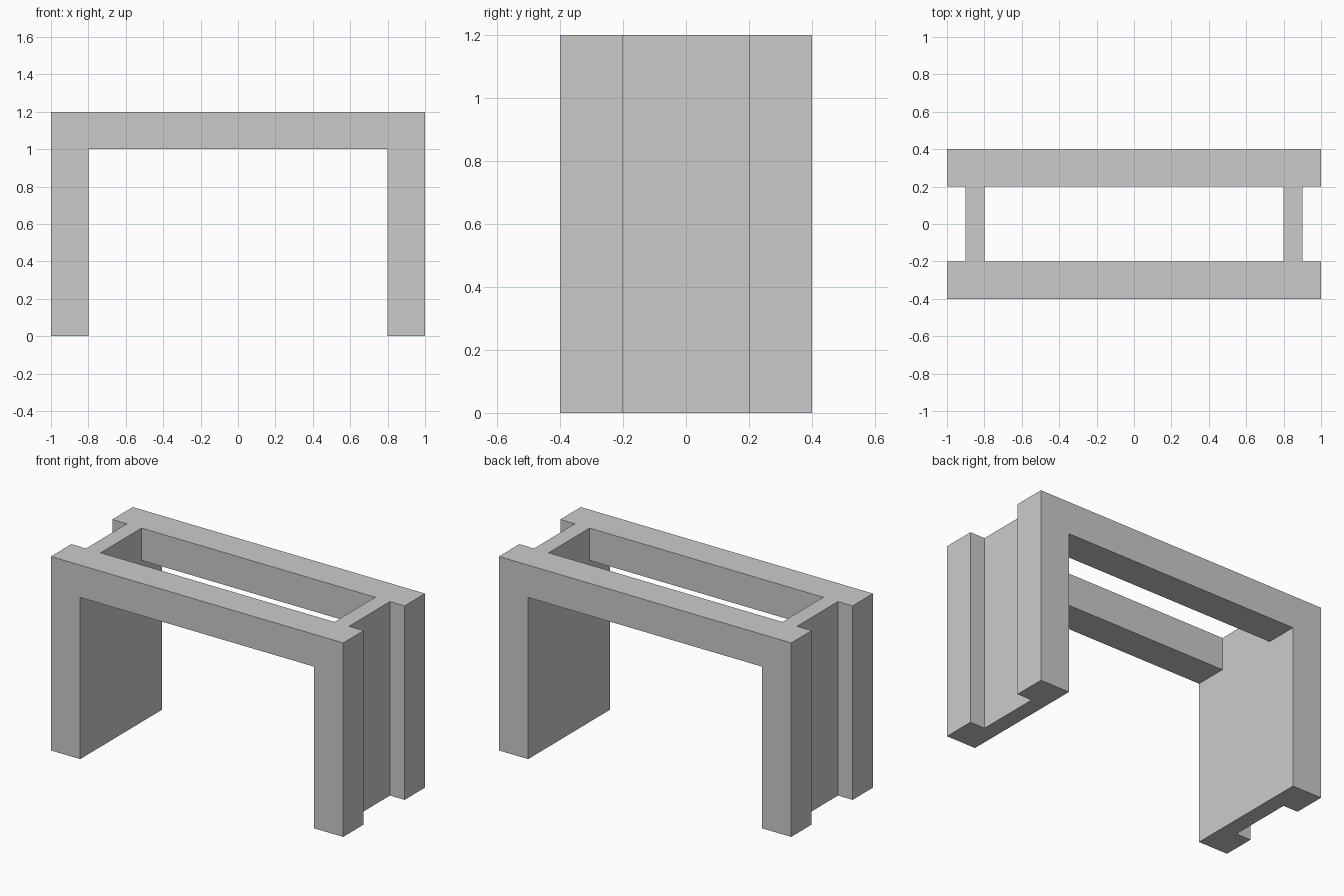
import bpy
import bmesh
from mathutils import Vector

if "Cube" in bpy.data.objects:
    bpy.data.objects.remove(bpy.data.objects["Cube"])


def extrude_profile(name, points, direction):
    """Closed planar outline swept along a direction into a solid."""
    bm = bmesh.new()
    face = bm.faces.new([bm.verts.new(p) for p in points])
    swept = bmesh.ops.extrude_face_region(bm, geom=[face], use_keep_orig=True)
    moved = [g for g in swept["geom"] if isinstance(g, bmesh.types.BMVert)]
    bmesh.ops.translate(bm, verts=moved, vec=Vector(direction))
    bmesh.ops.recalc_face_normals(bm, faces=bm.faces)
    mesh = bpy.data.meshes.new(name)
    bm.to_mesh(mesh)
    bm.free()
    obj = bpy.data.objects.new(name, mesh)
    bpy.context.collection.objects.link(obj)
    return obj


HALF_LENGTH, HALF_DEPTH, HEIGHT = 1.0, 0.4, 1.2
BAR, PANEL = 0.2, 0.1
inner_x, inner_y = HALF_LENGTH - BAR, HALF_DEPTH - BAR

# Front and back frames: two legs and a top rail in one arch outline
right_half = [(inner_x, HEIGHT - BAR), (inner_x, 0), (HALF_LENGTH, 0), (HALF_LENGTH, HEIGHT)]
arch = right_half + [(-x, z) for x, z in reversed(right_half)]
for name, y in (("front_frame", -HALF_DEPTH), ("back_frame", inner_y)):
    extrude_profile(name, [(x, y, z) for x, z in arch], (0, BAR, 0))

# End panels: flush with the inside of the legs, recessed on the outside
for name, side in (("left_panel", -1), ("right_panel", 1)):
    x0, x1 = side * inner_x, side * (inner_x + PANEL)
    plan = [(x0, -inner_y, 0), (x1, -inner_y, 0), (x1, inner_y, 0), (x0, inner_y, 0)]
    extrude_profile(name, plan, (0, 0, HEIGHT))
